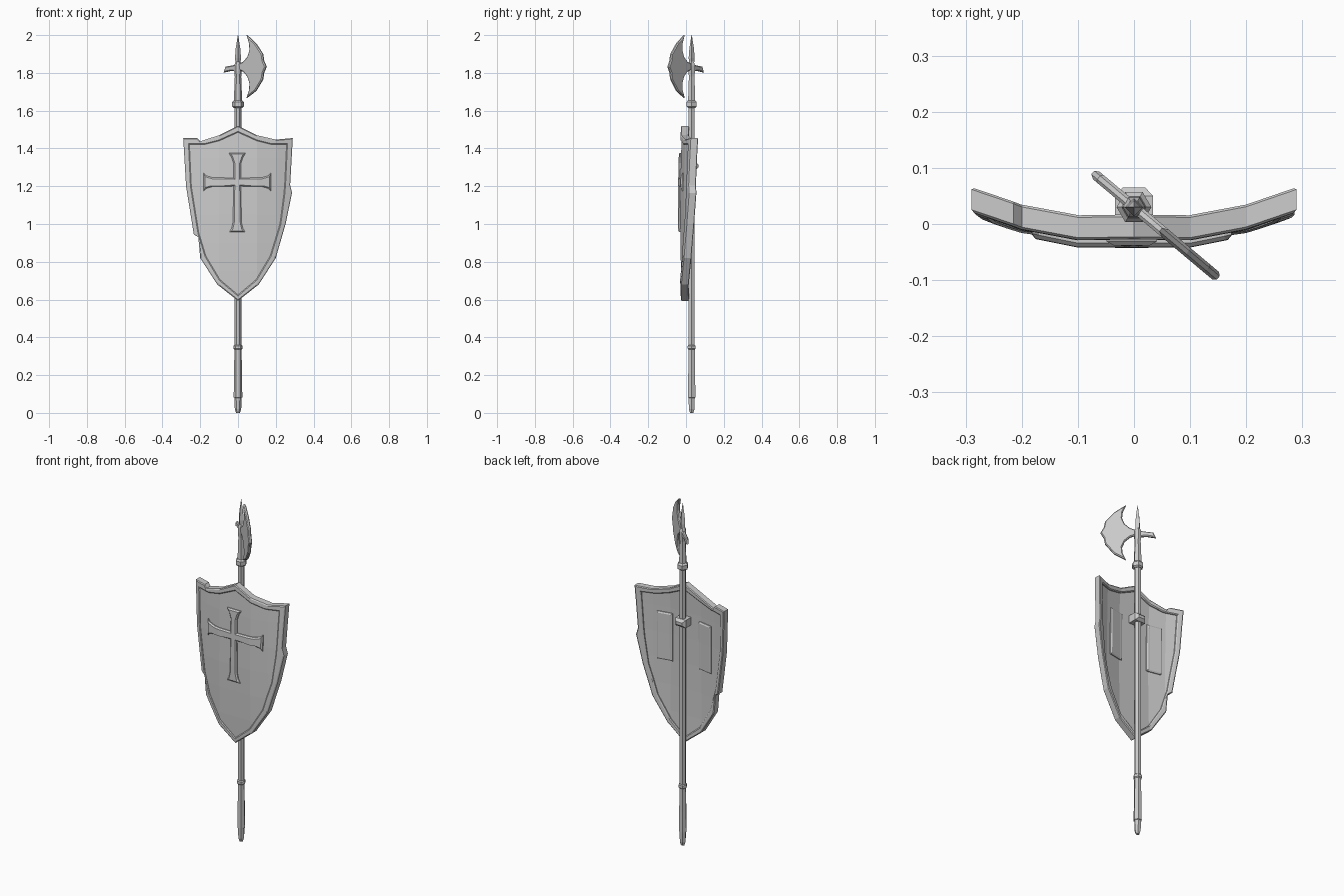
import bpy, bmesh, math
from mathutils import Vector

cube = bpy.data.objects.get("Cube")
if cube:
    bpy.data.objects.remove(cube)

GREY = (0.6, 0.6, 0.6, 1)
steel = bpy.data.materials.new("plain grey")
steel.use_nodes = True
steel.diffuse_color = GREY
steel.node_tree.nodes["Principled BSDF"].inputs["Base Color"].default_value = GREY

POLE_Y = 0.03


def finish(bm, name):
    bmesh.ops.recalc_face_normals(bm, faces=bm.faces)
    mesh = bpy.data.meshes.new(name)
    bm.to_mesh(mesh)
    bm.free()
    mesh.materials.append(steel)
    obj = bpy.data.objects.new(name, mesh)
    bpy.context.collection.objects.link(obj)
    return obj


def bend(x, z):
    """Depth of the shield's curved middle surface."""
    knots = [(0, -0.006), (0.1, -0.006), (0.2, 0.014), (0.3, 0.048)]
    i = min(int(abs(x) / 0.1), 2)
    (xa, ya), (xb, yb) = knots[i], knots[i + 1]
    bow = max(0, 1 - ((z - 1.05) / 0.45) ** 2)
    return ya + (yb - ya) * (abs(x) - xa) / (xb - xa) - 0.01 * bow


def slab(name, polys, front, back, bevel=(0, 0), sides=(-1,), curved=False):
    """Solid from flat polygons in x, z; raised bevels go on the chosen sides."""
    bm = bmesh.new()
    for poly in polys:
        bm.faces.new([bm.verts.new((x, front, z)) for x, z in poly])
    bmesh.ops.remove_doubles(bm, verts=bm.verts, dist=1e-5)
    if curved:
        cuts = [((x, 0, 0), (1, 0, 0)) for x in (-0.2, -0.1, 0, 0.1, 0.2)]
        cuts += [((0, 0, z), (0, 0, 1)) for z in (0.75, 0.9, 1.05, 1.2, 1.35)]
        for co, no in cuts:
            bmesh.ops.bisect_plane(bm, geom=bm.verts[:] + bm.edges[:] + bm.faces[:],
                                   dist=1e-5, plane_co=co, plane_no=no)
    ext = bmesh.ops.extrude_face_region(bm, geom=bm.faces[:], use_keep_orig=True)
    for g in ext["geom"]:
        if isinstance(g, bmesh.types.BMVert):
            g.co.y = back
    bmesh.ops.recalc_face_normals(bm, faces=bm.faces)
    if bevel[0]:
        for s in sides:
            bm.normal_update()
            faces = [f for f in bm.faces if f.normal.y * s > 0.9]
            bmesh.ops.inset_region(bm, faces=faces, thickness=bevel[0], depth=0,
                                   use_even_offset=True, use_boundary=True)
            for v in {v for f in faces for v in f.verts}:
                v.co.y += s * bevel[1]
    if curved:
        for v in bm.verts:
            v.co.y += bend(v.co.x, v.co.z)
    return finish(bm, name)


def lathe(name, profile, sides=6):
    """Faceted turned part around the pole axis from (radius, z) rings."""
    bm = bmesh.new()
    rings = []
    for r, z in profile:
        angles = [2 * math.pi * i / sides for i in range(sides)]
        rings.append([bm.verts.new((r * math.cos(a), POLE_Y + r * math.sin(a), z))
                      for a in angles])
    for a, b in zip(rings, rings[1:]):
        for i in range(sides):
            j = (i + 1) % sides
            bm.faces.new((a[i], a[j], b[j], b[i]))
    bm.faces.new(rings[0])
    bm.faces.new(rings[-1])
    return finish(bm, name)


# Shield rim: outer and inner points in pairs, with chipped notches
rim = [
    (0, 1.52, 0, 1.485), (0.1, 1.47, 0.1, 1.44), (0.2, 1.447, 0.18, 1.42),
    (0.29, 1.455, 0.257, 1.42), (0.276, 1.205, 0.247, 1.21),
    (0.286, 1.165, 0.243, 1.16), (0.252, 1.0, 0.222, 1.0),
    (0.2, 0.82, 0.17, 0.83), (0.11, 0.68, 0.095, 0.705), (0, 0.593, 0, 0.625),
    (-0.11, 0.68, -0.095, 0.705), (-0.2, 0.82, -0.17, 0.83),
    (-0.21, 0.93, -0.2, 0.93), (-0.234, 0.945, -0.207, 0.95),
    (-0.275, 1.2, -0.247, 1.2), (-0.29, 1.455, -0.257, 1.42),
    (-0.215, 1.455, -0.2, 1.42), (-0.2, 1.438, -0.18, 1.42),
    (-0.1, 1.47, -0.1, 1.44)]
quads = [((a[0], a[1]), (b[0], b[1]), (b[2], b[3]), (a[2], a[3]))
         for a, b in zip(rim, rim[1:] + rim[:1])]
slab("shield_rim", quads, -0.017, 0.019, (0.005, 0.004), (-1, 1), curved=True)
slab("shield_panel", [[p[2:] for p in rim]], -0.015, 0.013, curved=True)

# Raised cross with flared ends
cx, cz = -0.004, 1.222
arm = [(0.02, 0.022), (0.13, 0.024), (0.165, 0.034), (0.178, 0.048)]
right = [(x, z) for x, z in arm] + [(x, -z) for x, z in arm[::-1]]
low = [(0.022, -0.21), (0.03, -0.245), (0.042, -0.265)]
top = [(0.02, 0.1), (0.03, 0.13), (0.045, 0.155)]
half = top[::-1] + right + low
outline = [(cx + x, cz + z) for x, z in half] + [(cx - x, cz + z) for x, z in half[::-1]]
slab("shield_cross", [outline], -0.02, -0.01, (0.007, 0.007), curved=True)

# Arm pads on the back of the shield
for side, label in ((1, "left"), (-1, "right")):
    pad = [(side * x, z) for x, z in ((0.085, 1.04), (0.175, 1.04), (0.175, 1.32), (0.085, 1.32))]
    slab(label + "_arm_pad", [pad], 0.01, 0.018, (0.008, 0.005), (1,), curved=True)

# Pole, grip, collar and spike
lathe("pole", [(0.018, 0.3), (0.018, 1.64)])
lathe("grip", [(0.01, 0), (0.017, 0.02), (0.019, 0.08), (0.023, 0.082),
               (0.021, 0.2), (0.019, 0.34)])
lathe("grip_ring", [(0.019, 0.335), (0.024, 0.34), (0.024, 0.355), (0.019, 0.36)])
lathe("collar", [(0.022, 1.615), (0.031, 1.622), (0.031, 1.645), (0.022, 1.655)])
lathe("socket", [(0.022, 1.65), (0.017, 1.78), (0.02, 1.81), (0.02, 1.84), (0.013, 1.86)])
lathe("spike", [(0.013, 1.85), (0.016, 1.88), (0.012, 1.93), (0.001, 2.0)], 4)

# Bracket holding the pole to the shield
bracket = slab("pole_bracket", [[(-0.034, 1.285), (0.034, 1.285), (0.034, 1.33), (-0.034, 1.33)]],
               0.0, 0.05, (0.014, 0.015), (1,))

# Axe blade and rear hook, turned diagonally on the pole
blade = [(0.0, 1.845), (0.04, 1.86), (0.068, 1.885), (0.082, 1.92), (0.08, 1.955),
         (0.062, 2.0), (0.125, 1.955), (0.172, 1.9), (0.178, 1.865), (0.196, 1.832),
         (0.178, 1.8), (0.172, 1.765), (0.125, 1.705), (0.062, 1.668), (0.08, 1.71),
         (0.082, 1.745), (0.068, 1.78), (0.04, 1.806), (0.0, 1.82)]
hook = [(0.0, 1.845), (-0.06, 1.836), (-0.082, 1.834), (-0.096, 1.802),
        (-0.05, 1.81), (0.0, 1.808)]
for name, shape in (("axe_blade", blade), ("axe_hook", hook)):
    part = slab(name, [shape], -0.004, 0.004, (0.005, 0.005), (-1, 1))
    part.location = Vector((0, POLE_Y, 0))
    part.rotation_euler.z = math.radians(-40)
